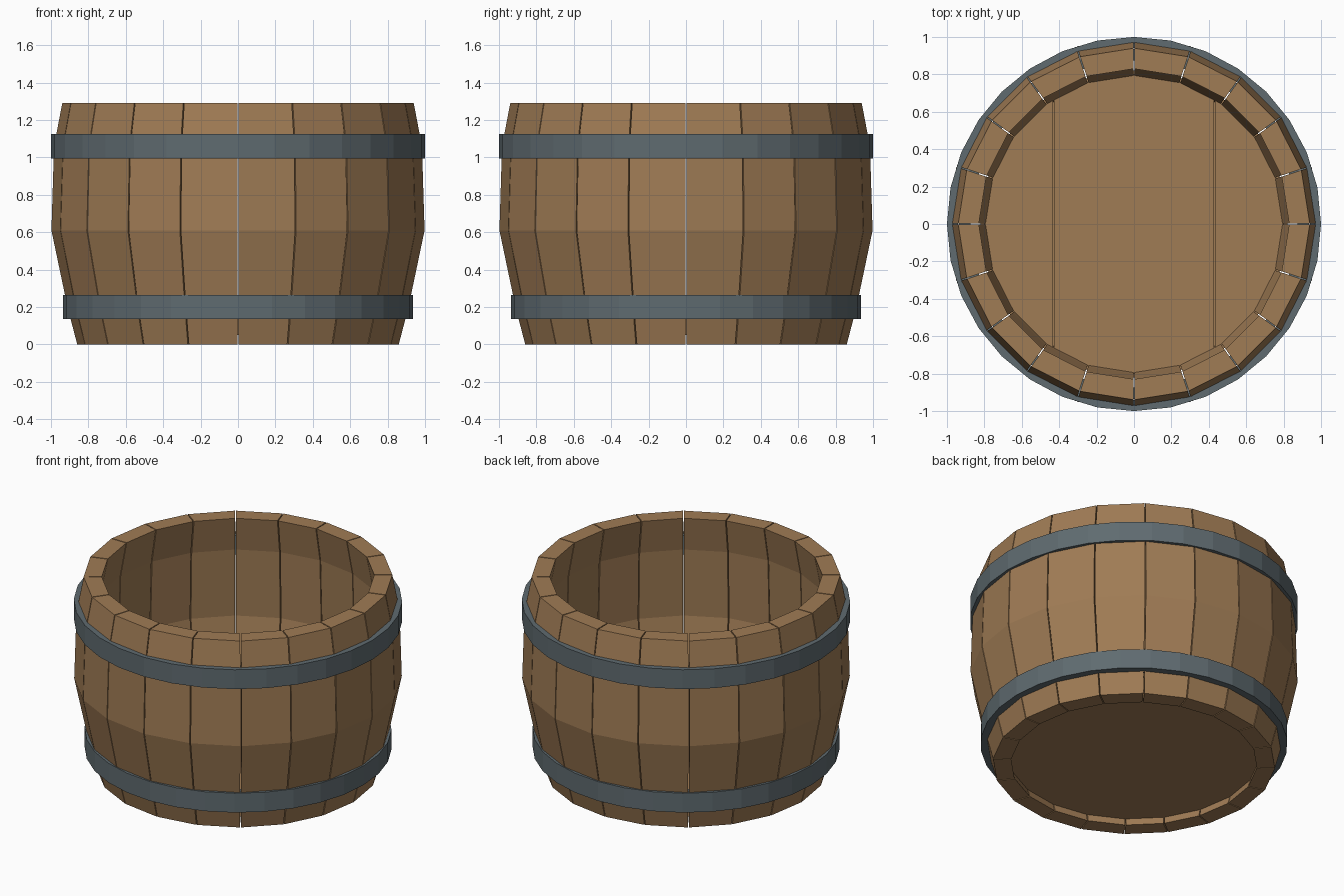
import bpy
import bmesh
from math import sin, cos, pi, radians
from mathutils import Matrix

cube = bpy.data.objects.get("Cube")
if cube:
    bpy.data.objects.remove(cube, do_unlink=True)

STAVES = 20
GAP = 0.006        # open seam between staves
THICK = 0.11       # wall thickness
PROFILE = [(0, 0.86), (0.2, 0.912), (0.61, 0.998), (1.06, 0.984), (1.29, 0.94)]


def make_material(name, rgb):
    mat = bpy.data.materials.new(name)
    mat.use_nodes = True
    mat.diffuse_color = (*rgb, 1)
    mat.node_tree.nodes["Principled BSDF"].inputs["Base Color"].default_value = (*rgb, 1)
    return mat


wood = make_material("brown wood", (0.35, 0.2, 0.09))
iron = make_material("grey iron", (0.115, 0.147, 0.162))


def finish(bm, name, mat):
    bmesh.ops.recalc_face_normals(bm, faces=bm.faces)
    mesh = bpy.data.meshes.new(name)
    bm.to_mesh(mesh)
    bm.free()
    mesh.materials.append(mat)
    obj = bpy.data.objects.new(name, mesh)
    bpy.context.collection.objects.link(obj)
    return obj


def bridge_rings(bm, rings, closed):
    """Skin a list of equal vertex rings; cap the ends unless closed."""
    n = len(rings[0])
    pairs = list(zip(rings, rings[1:]))
    if closed:
        pairs.append((rings[-1], rings[0]))
    for a, b in pairs:
        for i in range(n):
            j = (i + 1) % n
            bm.faces.new((a[i], a[j], b[j], b[i]))
    if not closed:
        bm.faces.new(rings[0])
        bm.faces.new(rings[-1])


# Staves: one bent plank, turned around the axis
half = pi / STAVES
bm = bmesh.new()
for k in range(STAVES):
    turn = Matrix.Rotation((2 * k + 1) * half, 3, 'Z')
    rings = []
    for z, r in PROFILE:
        ring = []
        for radius, side in ((r, -1), (r, 1), (r - THICK, 1), (r - THICK, -1)):
            v = bm.verts.new((radius * cos(half), side * (radius * sin(half) - GAP / 2), z))
            v.co = turn @ v.co
            ring.append(v)
        rings.append(ring)
    bridge_rings(bm, rings, False)
finish(bm, "staves", wood)


# Iron hoops: flat bands with vertical walls
def hoop(name, radius, low, high, sides=32, depth=0.06):
    bm = bmesh.new()
    section = ((radius, low), (radius, high), (radius - depth, high), (radius - depth, low))
    rings = [[bm.verts.new((r * cos(2 * pi * i / sides), r * sin(2 * pi * i / sides), z))
              for i in range(sides)] for r, z in section]
    bridge_rings(bm, rings, True)
    finish(bm, name, iron)


hoop("lower_hoop", 0.935, 0.135, 0.265)
hoop("upper_hoop", 1.0, 0.995, 1.125)


# Floor: a solid disc below, three boards on top
def disc(radius, low, high):
    bm = bmesh.new()
    bmesh.ops.create_cone(bm, cap_ends=True, segments=STAVES, radius1=radius,
                          radius2=radius, depth=high - low,
                          matrix=Matrix.Translation((0, 0, (low + high) / 2)))
    return bm


finish(disc(0.81, 0.05, 0.14), "floor_base", wood)


def cut(bm, x, keep):
    """Trim a board at x, keeping the side that keep points to."""
    geom = bm.verts[:] + bm.edges[:] + bm.faces[:]
    res = bmesh.ops.bisect_plane(bm, geom=geom, plane_co=(x, 0, 0),
                                 plane_no=(-keep, 0, 0), clear_outer=True)
    edges = [e for e in res["geom_cut"] if isinstance(e, bmesh.types.BMEdge)]
    bmesh.ops.holes_fill(bm, edges=edges)


SEAM = 0.43
for name, left, right in (("right_floor_board", None, -SEAM),
                          ("middle_floor_board", -SEAM, SEAM),
                          ("left_floor_board", SEAM, None)):
    bm = disc(0.82, 0.14, 0.17)
    if left is not None:
        cut(bm, left + 0.002, 1)
    if right is not None:
        cut(bm, right - 0.002, -1)
    finish(bm, name, wood)
